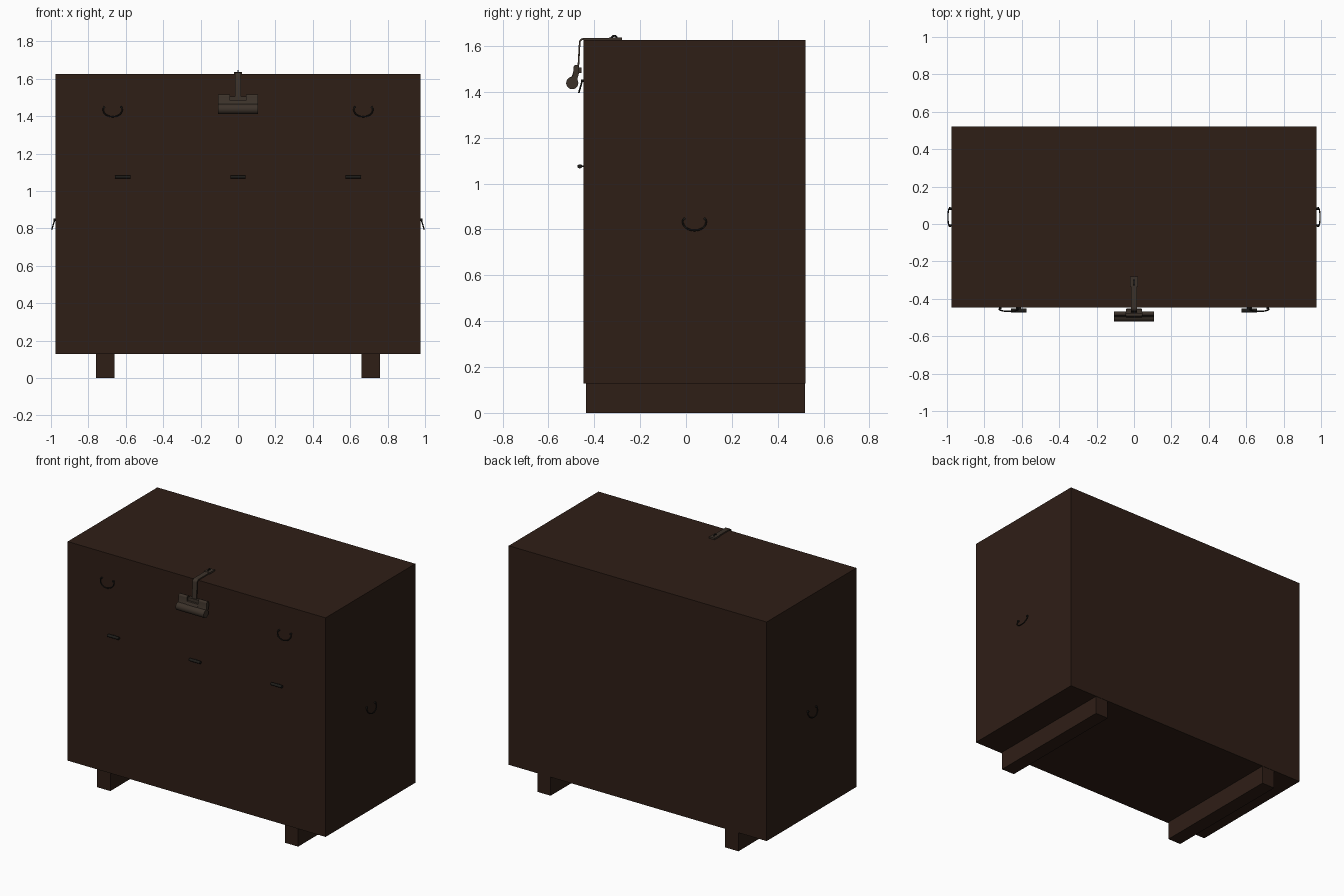
import bpy, bmesh, math
from mathutils import Vector

if "Cube" in bpy.data.objects:
    bpy.data.objects.remove(bpy.data.objects["Cube"])


def material(name, color):
    m = bpy.data.materials.new(name)
    m.diffuse_color = (*color, 1)
    m.use_nodes = True
    m.node_tree.nodes["Principled BSDF"].inputs["Base Color"].default_value = m.diffuse_color
    return m


WOOD = material("dark_wood", (0.028, 0.013, 0.008))
IRON = material("aged_iron", (0.045, 0.032, 0.023))
BLACK = material("black_iron", (0.012, 0.011, 0.009))


def finish(name, bm, mat, smooth=False):
    bmesh.ops.recalc_face_normals(bm, faces=bm.faces)
    me = bpy.data.meshes.new(name)
    bm.to_mesh(me)
    bm.free()
    me.materials.append(mat)
    ob = bpy.data.objects.new(name, me)
    bpy.context.collection.objects.link(ob)
    if smooth:
        bpy.ops.object.select_all(action='DESELECT')
        ob.select_set(True)
        bpy.context.view_layer.objects.active = ob
        bpy.ops.object.shade_smooth_by_angle(angle=math.radians(40))
    return ob


def box(name, x, y, z, mat):
    bm = bmesh.new()
    bmesh.ops.create_cube(bm, size=1)
    for v in bm.verts:
        v.co = [(r[0] + r[1]) / 2 + c * (r[1] - r[0]) for r, c in zip((x, y, z), v.co)]
    return finish(name, bm, mat)


def extrude_x(name, profile, x0, x1, mat, smooth=True):
    """Extrude a closed (y, z) outline along x."""
    bm = bmesh.new()
    face = bm.faces.new([bm.verts.new((x0, y, z)) for y, z in profile])
    new = bmesh.ops.extrude_face_region(bm, geom=[face])["geom"]
    verts = [g for g in new if isinstance(g, bmesh.types.BMVert)]
    bmesh.ops.translate(bm, vec=(x1 - x0, 0, 0), verts=verts)
    return finish(name, bm, mat, smooth)


def ellipse(cy, cz, ry, rz, n=20, a0=0, a1=2 * math.pi):
    full = abs(a1 - a0) > 6.28
    return [(cy + ry * math.cos(a), cz + rz * math.sin(a))
            for a in (a0 + (a1 - a0) * i / (n if full else n - 1) for i in range(n))]


def tube(name, paths, radius, mat):
    cu = bpy.data.curves.new(name, 'CURVE')
    cu.dimensions = '3D'
    cu.bevel_depth = radius
    cu.bevel_resolution = 2
    cu.use_fill_caps = True
    for pts in paths:
        sp = cu.splines.new('POLY')
        sp.points.add(len(pts) - 1)
        for p, co in zip(sp.points, pts):
            p.co = (*co, 1)
    cu.materials.append(mat)
    ob = bpy.data.objects.new(name, cu)
    bpy.context.collection.objects.link(ob)


def handle(name, origin, along, out):
    """Drooping bail handle with two eyelets."""
    o, a, n = Vector(origin), Vector(along), Vector(out)
    up = Vector((0, 0, 1))
    bail = []
    for i in range(17):
        t = math.pi * (-0.15 + 1.3 * i / 16)
        drop = math.sin(t)
        bail.append(o + a * 0.051 * math.cos(t) + n * (0.009 + 0.011 * drop) - up * (0.013 + 0.038 * drop))
    pegs = [[o + a * s * 0.045, o + a * s * 0.045 + n * 0.011] for s in (-1, 1)]
    tube(name, [bail], 0.0035, BLACK)
    tube(name + "_eyelets", pegs, 0.006, BLACK)


FRONT, BACK, TOP = -0.447, 0.5215, 1.625

# Cabinet body and runners
box("chest_body", (-0.975, 0.975), (FRONT, BACK), (0.128, TOP), WOOD)
runner = box("runners", (0.66, 0.76), (-0.436, BACK - 0.002), (0, 0.128), WOOD)
runner.modifiers.new("mirror", 'MIRROR')

# Bail handles on the front and sides
for s, side in ((-1, "left"), (1, "right")):
    handle(f"front_handle_{side}", (s * 0.67, FRONT, 1.448), (1, 0, 0), (0, -1, 0))
    handle(f"side_handle_{side}", (s * 0.975, 0.037, 0.846), (0, 1, 0), (s, 0, 0))

# Small drawer pulls
for i, x in enumerate((-0.617, 0, 0.617)):
    extrude_x(f"pull_{i}", ellipse(-0.463, 1.075, 0.011, 0.009, 12), x - 0.041, x + 0.041, BLACK)
    box(f"pull_post_{i}", (x - 0.012, x + 0.012), (-0.458, FRONT), (1.071, 1.079), BLACK)

# Hasp strap bending over the top front edge
outer = [(-0.28, 1.634)] + ellipse(-0.447, 1.614, 0.02, 0.02, 6, math.pi / 2, math.pi) + [(-0.474, 1.49)]
inner = [(-0.28, 1.626)] + ellipse(-0.447, 1.614, 0.013, 0.012, 6, math.pi / 2, math.pi) + [(-0.467, 1.49)]
extrude_x("hasp_strap", outer + inner[::-1], -0.017, 0.017, IRON)
box("strap_end_plate", (-0.021, 0.021), (-0.335, -0.28), (1.625, 1.636), IRON)
box("hasp_foot_plate", (-0.043, 0.043), (-0.478, -0.455), (1.482, 1.505), IRON)

# Ring on top of the strap
tube("strap_ring", [[(0, y, z) for y, z in ellipse(-0.313, 1.633, 0.012, 0.011, 12, 0, math.pi)]], 0.004, BLACK)

# Barrel lock hanging from the hasp
extrude_x("lock_barrel", ellipse(-0.496, 1.438, 0.0265, 0.027, 24), -0.106, 0.106, IRON)
neck = [(-0.505, 1.45), (-0.475, 1.45), (-0.467, 1.48)] + \
    ellipse(-0.479, 1.505, 0.012, 0.012, 8, 0, math.pi) + [(-0.492, 1.475)]
tab = extrude_x("lock_tabs", neck, 0.043, 0.106, IRON)
tab.modifiers.new("mirror", 'MIRROR')
extrude_x("lock_neck", [(-0.505, 1.45), (-0.475, 1.45), (-0.467, 1.484), (-0.492, 1.484)],
          -0.043, 0.043, IRON, False)
